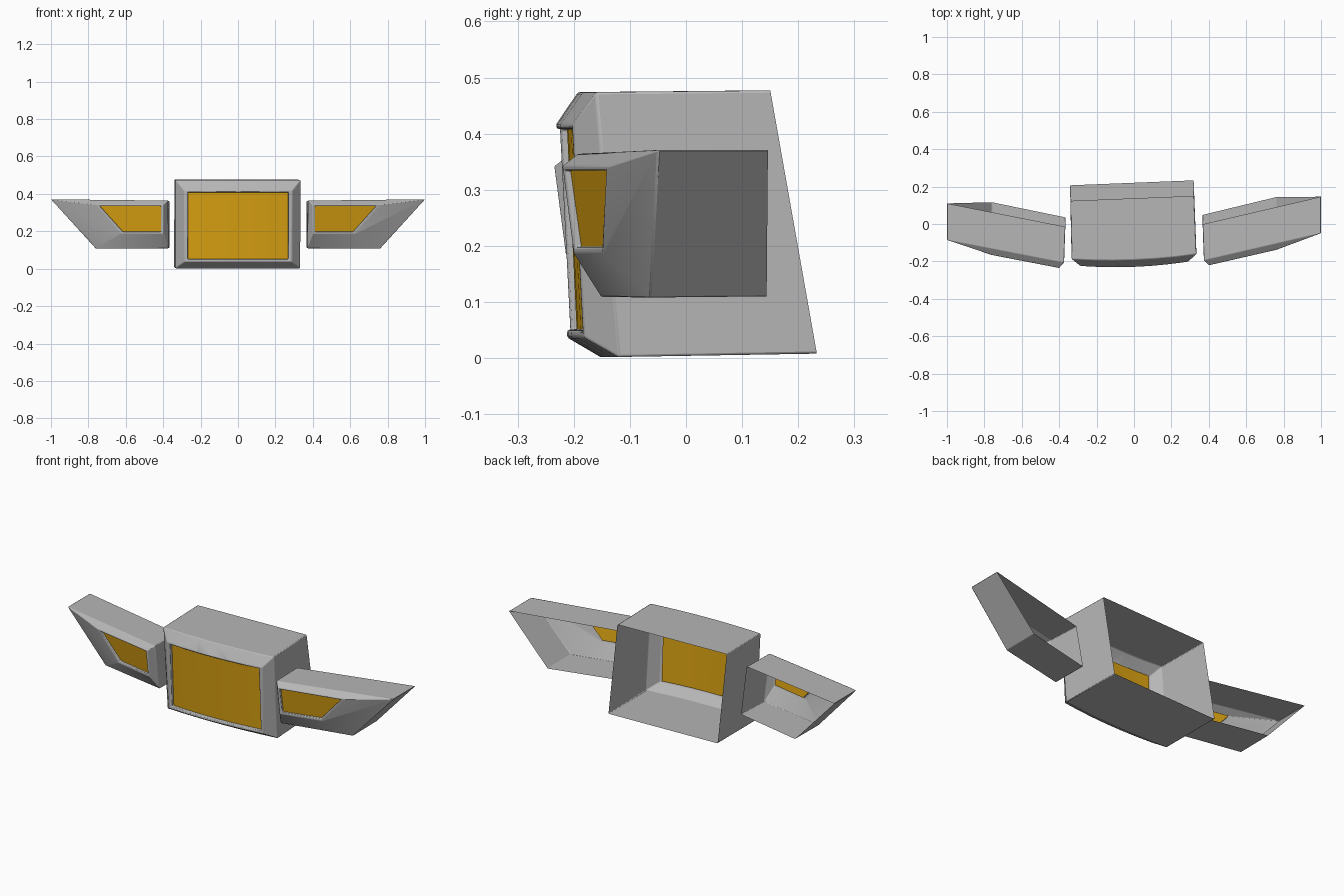
import bpy, bmesh, math

if "Cube" in bpy.data.objects:
    bpy.data.objects.remove(bpy.data.objects["Cube"])


def material(name, rgb):
    m = bpy.data.materials.new(name)
    m.diffuse_color = (*rgb, 1)
    m.use_nodes = True
    m.node_tree.nodes["Principled BSDF"].inputs["Base Color"].default_value = m.diffuse_color
    return m


GREY = material("housing grey", (0.47, 0.47, 0.47))
AMBER = material("amber lens", (0.70, 0.36, 0.006))


def finish(name, bm, mat, bevel=0):
    me = bpy.data.meshes.new(name)
    bm.to_mesh(me)
    bm.free()
    me.materials.append(mat)
    ob = bpy.data.objects.new(name, me)
    bpy.context.collection.objects.link(ob)
    bpy.ops.object.select_all(action='DESELECT')
    ob.select_set(True)
    bpy.context.view_layer.objects.active = ob
    if bevel:
        b = ob.modifiers.new("soft edges", 'BEVEL')
        b.width, b.segments, b.angle_limit = bevel, 2, math.radians(35)
    bpy.ops.object.shade_smooth_by_angle(angle=math.radians(30))
    return ob


def shell(name, rings, bevel, flip=False):
    """Open sheet through a series of closed rings, from back to front."""
    bm = bmesh.new()
    loops = [[bm.verts.new(p) for p in r] for r in rings]
    for a, b in zip(loops, loops[1:]):
        n = len(a)
        for i in range(n):
            j = (i + 1) % n
            f = [a[i], a[j], b[j], b[i]]
            bm.faces.new(f[::-1] if flip else f)
    return finish(name, bm, GREY, bevel)


# Central housing: bowed front, slanted open back, slightly skewed
N = 6


def box_ring(half, z0, z1, y0, y1, bow):
    pts = []
    for z, y, s in ((z0, y0, 1), (z1, y1, -1)):
        for i in range(N + 1):
            t = s * (2 * i / N - 1)
            x = half * t
            yy = y + bow * t * t + 0.04 * x
            pts.append((x - 0.005 - 0.03 * yy, yy, z))
    return pts


lens_ring = box_ring(0.268, 0.052, 0.407, -0.193, -0.210, 0.015)
shell("center_housing", [
    box_ring(0.331, 0.008, 0.477, 0.220, 0.137, 0),
    box_ring(0.334, 0.002, 0.474, -0.150, -0.190, 0.016),
    box_ring(0.288, 0.037, 0.417, -0.210, -0.229, 0.016),
    box_ring(0.270, 0.050, 0.409, -0.210, -0.229, 0.015),
    lens_ring], 0.005)

# Central lens: vertical strips following the bow
bm = bmesh.new()
v = [bm.verts.new(p) for p in lens_ring]
for i in range(N):
    bm.faces.new((v[i], v[i + 1], v[2 * N - i], v[2 * N + 1 - i]))
finish("center_lens", bm, AMBER)

# Side housings: inner bottom, outer bottom, outer top, inner top
WING = [
    [(.367, .042, .112), (.76, .130, .110), (1.0, .128, .371), (.367, -.008, .362)],
    [(.372, -.158, .109), (.76, -.078, .108), (1.0, -.068, .371), (.374, -.200, .364)],
    [(.400, -.208, .187), (.625, -.160, .187), (.762, -.152, .342), (.400, -.228, .342)],
    [(.411, -.206, .197), (.617, -.160, .197), (.740, -.156, .335), (.411, -.225, .335)],
    [(.412, -.194, .199), (.616, -.148, .199), (.737, -.144, .334), (.412, -.213, .334)],
]
for side, s in (("right", 1), ("left", -1)):
    rings = [[(s * x, y + 0.018 * s * x, z) for x, y, z in r] for r in WING]
    shell(side + "_housing", rings, 0.003, s < 0)
    bm = bmesh.new()
    lens = [bm.verts.new(p) for p in rings[-1]]
    bm.faces.new(lens if s > 0 else lens[::-1])
    finish(side + "_lens", bm, AMBER)
